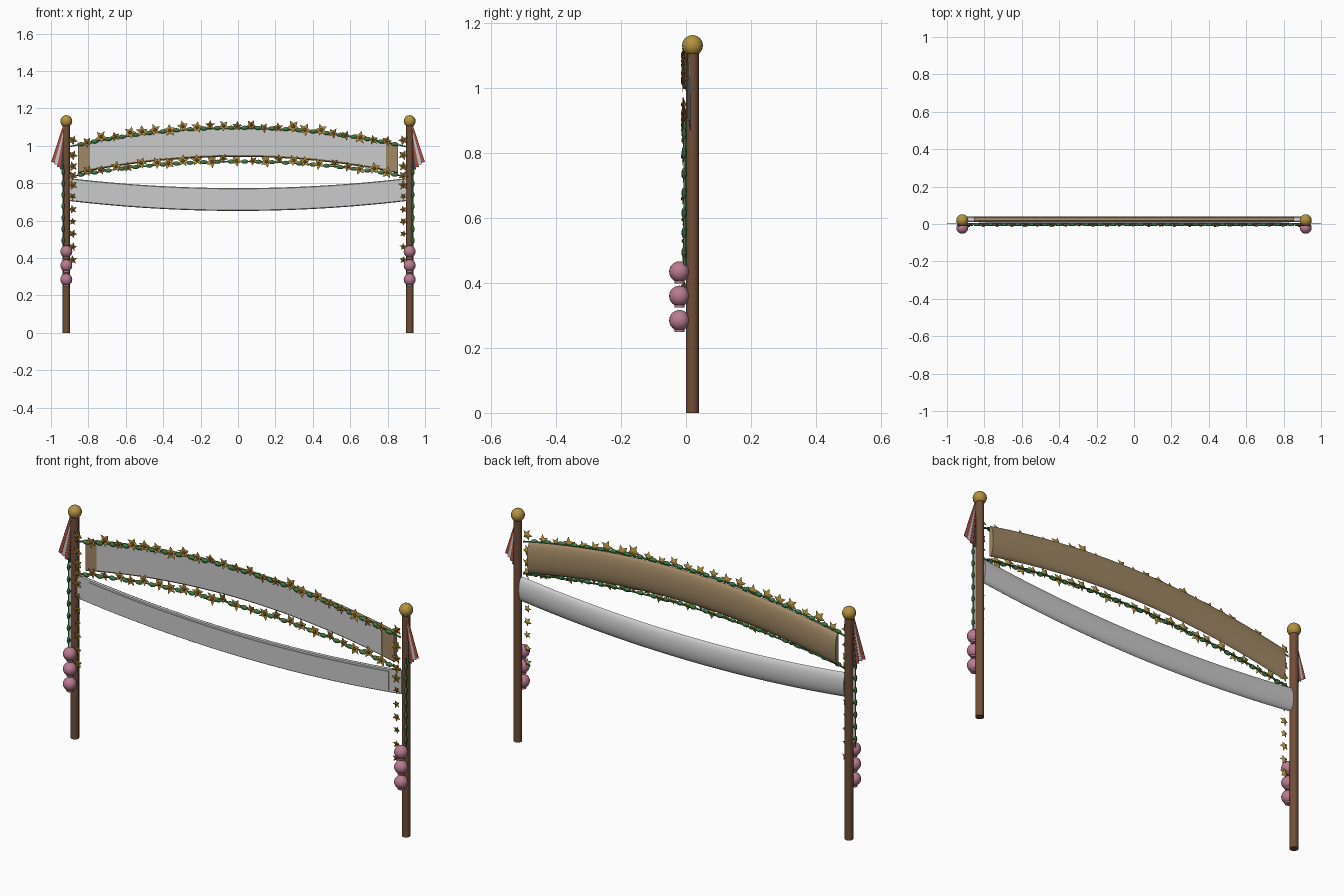
import bpy, bmesh, math, random
from mathutils import Matrix, Vector

if "Cube" in bpy.data.objects:
    bpy.data.objects.remove(bpy.data.objects["Cube"])
random.seed(4)

def mat(name, c):
    m = bpy.data.materials.new(name)
    m.diffuse_color = (*c, 1)
    m.use_nodes = True
    m.node_tree.nodes["Principled BSDF"].inputs["Base Color"].default_value = m.diffuse_color
    return m

wood = mat("wood", (0.16, 0.075, 0.04))
gold = mat("gold", (0.45, 0.29, 0.05))
tan = mat("tan", (0.36, 0.25, 0.13))
green = mat("green", (0.05, 0.2, 0.06))
pink = mat("pink", (0.48, 0.2, 0.28))
brown = mat("brown", (0.2, 0.07, 0.02))
red = mat("red", (0.42, 0.08, 0.06))
dark = mat("dark", (0.06, 0.07, 0.09))

def finish(name, bm, m=None, smooth=True):
    bmesh.ops.recalc_face_normals(bm, faces=bm.faces)
    me = bpy.data.meshes.new(name)
    bm.to_mesh(me)
    bm.free()
    ob = bpy.data.objects.new(name, me)
    bpy.context.collection.objects.link(ob)
    if m:
        me.materials.append(m)
    if smooth:
        bpy.context.view_layer.objects.active = ob
        ob.select_set(True)
        bpy.ops.object.shade_smooth_by_angle(angle=math.radians(40))
        ob.select_set(False)
    return ob

def ball(bm, p, size, u=12, v=8):
    bmesh.ops.create_uvsphere(bm, u_segments=u, v_segments=v, radius=1,
                              matrix=Matrix.Translation(p) @ Matrix.Diagonal((*size, 1)))

def rod(bm, p, r, h, n=16):
    bmesh.ops.create_cone(bm, cap_ends=True, segments=n, radius1=r, radius2=r, depth=h,
                          matrix=Matrix.Translation(p))

def sweep(name, profile, x1, zc, m=None, n=32):
    """Sweep a closed (y, dz) profile along the arc z = zc(x)."""
    bm = bmesh.new()
    rings = []
    for i in range(n + 1):
        x = -x1 + 2 * x1 * i / n
        rings.append([bm.verts.new((x, y, zc(x) + d)) for y, d in profile])
    k = len(profile)
    for a, b in zip(rings, rings[1:]):
        for j in range(k):
            bm.faces.new((a[j], a[(j + 1) % k], b[(j + 1) % k], b[j]))
    bm.faces.new(rings[0])
    bm.faces.new(rings[-1])
    return finish(name, bm, m)

def d_profile(h, front, back):
    """Flat front, bulging back."""
    pts = [(front, -h * 0.93), (front, h * 0.93)]
    y0 = front + 0.006
    for i in range(11):
        a = math.pi * (0.5 - i / 10)
        pts.append((y0 + (back - y0) * math.cos(a), h * math.sin(a)))
    return pts

def box_profile(h, y0, y1):
    return [(y0, -h), (y0, h), (y1, h), (y1, -h)]

# arched sign board, sagging cloth roll and their face panels
arch = lambda x: 1.02 - 0.12 * x * x
sag = lambda x: 0.713 + 0.065 * x * x
sweep("arched_board", d_profile(0.079, 0.012, 0.039), 0.855, arch, tan)
sweep("arched_board_panel", box_profile(0.068, 0.007, 0.016), 0.79, arch)
sweep("lower_banner", d_profile(0.061, 0.010, 0.039), 0.9, sag)
sweep("lower_banner_panel", box_profile(0.047, 0.006, 0.014), 0.83, sag)

# garland pieces
flowers, centres, leaves = bmesh.new(), bmesh.new(), bmesh.new()

def flower(x, z, r):
    a0 = random.uniform(0, 2 * math.pi)
    y = -0.006 + random.uniform(-0.002, 0.002)
    front = flowers.verts.new((x, y - 0.002, z))
    back = flowers.verts.new((x, y + 0.006, z))
    ring = []
    for i in range(10):
        a, q = a0 + i * math.pi / 5, r * (0.5 if i % 2 else 1)
        dy = 0 if i % 2 else -0.004
        ring.append(flowers.verts.new((x + q * math.cos(a), y + dy, z + q * math.sin(a))))
    for i in range(10):
        b = ring[(i + 1) % 10]
        flowers.faces.new((front, ring[i], b))
        flowers.faces.new((back, b, ring[i]))
    ball(centres, (x, y - 0.003, z), (r * 0.26, 0.005, r * 0.26), 8, 6)

def vine(name, pts):
    cu = bpy.data.curves.new(name, 'CURVE')
    cu.dimensions = '3D'
    cu.bevel_depth = 0.004
    cu.bevel_resolution = 1
    s = cu.splines.new('POLY')
    s.points.add(len(pts) - 1)
    for p, c in zip(s.points, pts):
        p.co = (*c, 1)
    cu.materials.append(green)
    bpy.context.collection.objects.link(bpy.data.objects.new(name, cu))

# horizontal garlands along the board edges
rows = {"upper_vine": lambda x: 1.103 - 0.125 * x * x,
        "lower_vine": lambda x: 0.922 - 0.1 * x * x}
for name, f in rows.items():
    vine(name, [(x, 0.002, f(x) - 0.006) for x in [-0.9 + 0.06 * i for i in range(31)]])
    for i in range(23):
        x = -0.803 + 0.073 * i
        flower(x + random.uniform(-0.008, 0.008), f(x) + random.uniform(-0.006, 0.014),
               random.uniform(0.026, 0.036))
    for i in range(24):
        x = -0.84 + 0.073 * i
        ball(leaves, (x, -0.003, f(x) - 0.006), (0.02, 0.009, 0.011), 8, 6)

# posts with finials, hanging strands, pompoms and ribbons
posts, finials, pompoms = bmesh.new(), bmesh.new(), bmesh.new()
for s in (-1, 1):
    side = "left" if s < 0 else "right"
    rod(posts, (s * 0.918, 0.02, 0.555), 0.02, 1.11)
    ball(finials, (s * 0.918, 0.02, 1.132), (0.032,) * 3, 20, 12)
    for z in (0.435, 0.36, 0.285):
        ball(pompoms, (s * 0.918, -0.02, z), (0.032,) * 3, 20, 12)
        rod(pompoms, (s * 0.918, -0.02, z - 0.025), 0.016, 0.022, 12)
    for z in (1.03, 0.95, 0.89, 0.84, 0.79, 0.73, 0.66, 0.595, 0.53, 0.46, 0.39):
        flower(s * 0.884, z, random.uniform(0.019, 0.026) if z < 0.75 else 0.028)
    vine(side + "_hanging_vine", [(s * 0.935, -0.004, 0.9), (s * 0.935, -0.004, 0.45)])
    for i in range(7):
        ball(leaves, (s * 0.935, -0.006, 0.86 - 0.061 * i), (0.009, 0.008, 0.018), 8, 6)
    # fan of ribbons
    tips = [(0.99, 0.912, red), (0.974, 0.9, None), (0.959, 0.886, red), (0.944, 0.874, dark)]
    for k, (tx, tz, m) in enumerate(tips):
        bm = bmesh.new()
        a, b = Vector((s * 0.928, 0, 1.115 - 0.015 * k)), Vector((s * tx, 0, tz))
        d = (b - a).normalized()
        n = Vector((d.z, 0, -d.x))
        y = 0.004 + 0.003 * k
        quad = [a - n * 0.005, a + n * 0.005, b + n * 0.009, b - n * 0.009]
        f = bm.faces.new([bm.verts.new(p + Vector((0, y, 0))) for p in quad])
        ext = bmesh.ops.extrude_face_region(bm, geom=[f])
        bmesh.ops.translate(bm, vec=(0, 0.002, 0),
                            verts=[v for v in ext["geom"] if isinstance(v, bmesh.types.BMVert)])
        finish(f"{side}_ribbon_{k + 1}", bm, m, False)

finish("posts", posts, wood)
finish("post_finials", finials, gold)
finish("pompoms", pompoms, pink)
finish("flowers", flowers, gold, False)
finish("flower_centres", centres, brown)
finish("leaves", leaves, green)
